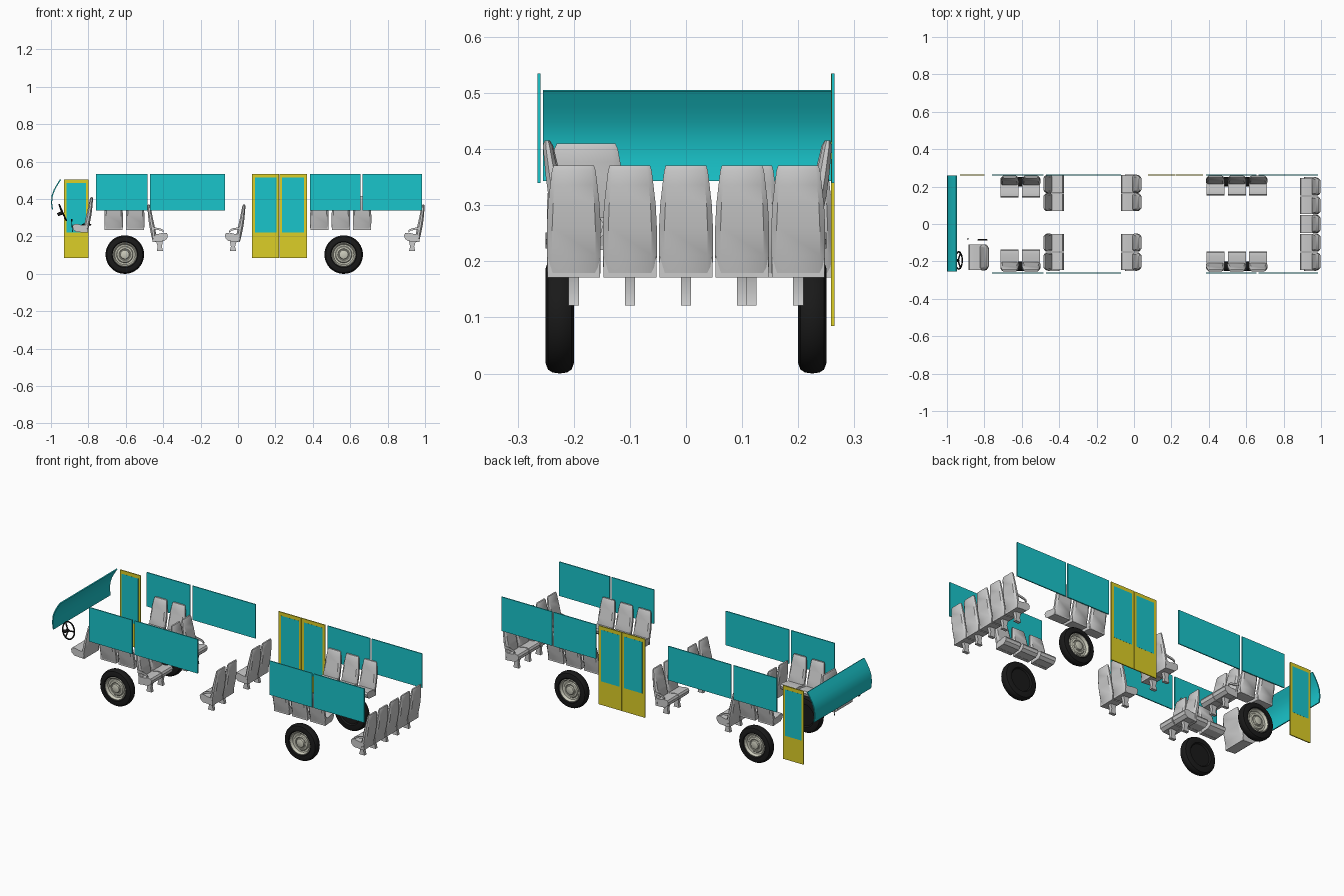
import bpy, bmesh, math
from mathutils import Matrix, Vector

if "Cube" in bpy.data.objects:
    bpy.data.objects.remove(bpy.data.objects["Cube"])


def mat(name, rgb):
    m = bpy.data.materials.new(name)
    m.diffuse_color = (*rgb, 1)
    m.use_nodes = True
    m.node_tree.nodes["Principled BSDF"].inputs["Base Color"].default_value = m.diffuse_color
    return m


TEAL = mat("teal_glass", (0.01, 0.56, 0.6))
YELLOW = mat("yellow_paint", (0.72, 0.62, 0.02))
BLACK = mat("black_rubber", (0.01, 0.01, 0.01))
CREAM = mat("cream_rim", (0.6, 0.6, 0.5))


def to_mesh(name, bm, material=None):
    bmesh.ops.recalc_face_normals(bm, faces=bm.faces)
    me = bpy.data.meshes.new(name)
    bm.to_mesh(me)
    bm.free()
    if material:
        me.materials.append(material)
    return me


def place(name, me, matrix=Matrix()):
    ob = bpy.data.objects.new(name, me)
    ob.matrix_world = matrix
    bpy.context.collection.objects.link(ob)
    return ob


def loft(name, rings, material=None, bevel=0):
    bm = bmesh.new()
    vs = [[bm.verts.new(p) for p in r] for r in rings]
    n = len(rings[0])
    for a, b in zip(vs, vs[1:]):
        for i in range(n):
            bm.faces.new((a[i], a[(i + 1) % n], b[(i + 1) % n], b[i]))
    bm.faces.new(vs[0])
    bm.faces.new(vs[-1])
    if bevel:
        edges = [e for e in bm.edges if e.calc_face_angle(0) > 0.6]
        bmesh.ops.bevel(bm, geom=edges, offset=bevel, segments=2, affect='EDGES', profile=0.5)
    return to_mesh(name, bm, material)


def extrude_xz(name, pts, y0, y1, material=None, bevel=0):
    return loft(name, [[(x, y, z) for x, z in pts] for y in (y0, y1)], material, bevel)


def box(name, x0, x1, y0, y1, z0, z1, material=None):
    return place(name, extrude_xz(name, [(x0, z0), (x1, z0), (x1, z1), (x0, z1)], y0, y1, material))


def tube(name, pts, radius, material=None):
    cu = bpy.data.curves.new(name, 'CURVE')
    cu.dimensions = '3D'
    cu.bevel_depth, cu.bevel_resolution, cu.use_fill_caps = radius, 2, True
    sp = cu.splines.new('POLY')
    sp.points.add(len(pts) - 1)
    for p, c in zip(sp.points, pts):
        p.co = (*c, 1)
    if material:
        cu.materials.append(material)
    return place(name, cu)


# side windows, both sides
for side in (-1, 1):
    for x0, x1 in ((-.76, -.485), (-.47, -.07), (.385, .655), (.665, .985)):
        box("side_window", x0, x1, side * .259, side * .265, .34, .535, TEAL)

# curved windscreen
outer = [(-.995, .343), (-1, .38), (-.996, .42), (-.985, .45), (-.97, .477), (-.952, .505)]
inner = [(x + .006, z - .002 * (z > .4)) for x, z in reversed(outer)]
place("windscreen", extrude_xz("windscreen", outer + inner, -.255, .26, TEAL))

# doors on the rear side
for x0, x1, g0, g1, top in ((-.93, -.80, -.918, -.813, .505), (.075, .2195, .092, .206, .535), (.222, .37, .236, .354, .535)):
    box("door_leaf", x0, x1, .2585, .2645, .085, top, YELLOW)
    box("door_glass", g0, g1, .258, .265, .22, top - .02, TEAL)


# wheels turned from profiles (radius, depth)
def lathe(name, prof, material):
    bm = bmesh.new()
    vs = [bm.verts.new((r, y, 0)) for r, y in prof]
    es = [bm.edges.new(e) for e in zip(vs, vs[1:])]
    bmesh.ops.spin(bm, geom=vs + es, axis=(0, 1, 0), cent=(0, 0, 0), angle=math.tau, steps=48)
    bmesh.ops.remove_doubles(bm, verts=bm.verts, dist=1e-5)
    return to_mesh(name, bm, material)


tyre = lathe("tyre", [(0, .008), (.06, .008), (.066, 0), (.085, 0), (.096, .004), (.101, .012), (.103, .025), (.101, .038),
                      (.096, .046), (.085, .05), (.070, .05), (.064, .044), (.062, .03)], BLACK)
rim = lathe("rim", [(.064, .036), (.065, .046), (.061, .048), (.057, .044), (.054, .034), (.045, .033), (.041, .038),
                    (.032, .04), (.028, .037), (.025, .038), (.023, .046), (.019, .048), (0, .048)], CREAM)
for x in (-.605, .565):
    for side in (-1, 1):
        m = Matrix.Translation((x, side * .2, .103)) @ Matrix.Rotation(0 if side > 0 else math.pi, 4, 'Z')
        place("tyre", tyre, m)
        place("rim", rim, m)

# shared seat parts, facing +x, backrest at x = 0
rings = []
for z, a, b, w in ((0, .03, .046, .047), (.04, .02, .048, .048), (.09, .01, .038, .048), (.13, .005, .029, .046),
                   (.165, .002, .022, .042), (.19, 0, .017, .039), (.2, .003, .012, .036)):
    t = (b - a) * .3
    rings.append([(a, -.8 * w, z), (a, .8 * w, z), (a + t, w, z), (b - t, w, z),
                  (b, .8 * w, z), (b, -.8 * w, z), (b - t, -w, z), (a + t, -w, z)])
back = loft("seat_back", rings)
cushion = extrude_xz("seat_cushion", [(.028, 0), (.09, .004), (.106, .018), (.11, .036), (.104, .047), (.085, .049),
                                      (.06, .043), (.028, .042)], -.047, .047, None, .003)
leg = extrude_xz("seat_leg", [(.045, .01), (.085, .01), (.078, -.025), (.084, -.05), (.05, -.05), (.056, -.025)], -.009, .009)
arm = extrude_xz("seat_arm", [(.025, .08), (.07, .072), (.085, .064), (.088, .052), (.082, .052), (.075, .06), (.03, .068)],
                 -.003, .003)


def seat(x, y, z, turn, width=1, tall=1, depth=1, legs=False, arm_side=0):
    m = (Matrix.Translation((x, y, z)) @ Matrix.Rotation(math.radians(turn), 4, 'Z')
         @ Matrix.Diagonal((depth, width, tall, 1)))
    place("seat_back", back, m)
    place("seat_cushion", cushion, m)
    if legs:
        place("seat_leg", leg, m)
    if arm_side:
        place("seat_arm", arm, m @ Matrix.Translation((0, arm_side * .047, 0)))


# double seats and the rear bench
for y in (-.2, -.1, .117, .214):
    out = 0 if abs(y) < .15 else math.copysign(1, y)
    seat(-.485, y, .171, 0, legs=True, arm_side=out)
    seat(.04, y, .171, 180, legs=True, arm_side=-out)
for i in range(-2, 3):
    seat(.998, i * .1, .171, 180, legs=True, arm_side=-i / 2 if abs(i) == 2 else 0)

# inward-facing seats over the wheels
for x in (-.665, -.55, .435, .55, .663):
    d = 1.08 if x < 0 else .98
    seat(x, .26, .235, -90, width=1.03, tall=.9, depth=d)
    seat(x, -.255, .235, 90, width=1.03, tall=.9, depth=d)

# driver seat
seat(-.775, -.178, .22, 180, width=1.45, tall=.95)
tube("driver_armrest", [(-.785, -.085, .262), (-.81, -.085, .268), (-.835, -.085, .262)], .004, BLACK)

# steering wheel and column
axis = Vector((.914, 0, .406))
m = Matrix.Translation((-.937, -.195, .328)) @ axis.to_track_quat('Z', 'Y').to_matrix().to_4x4()
ring = [(.046 * math.cos(k * math.tau / 32), .046 * math.sin(k * math.tau / 32), 0) for k in range(32)]
wheel = tube("steering_wheel", ring, .004, BLACK)
wheel.data.splines[0].use_cyclic_u = True
wheel.matrix_world = m
for k in range(3):
    a = math.pi / 2 + k * math.tau / 3
    tube("steering_spoke", [(0, 0, -.004), (.045 * math.cos(a), .045 * math.sin(a), 0)], .004, BLACK).matrix_world = m
tube("steering_column", [(0, 0, 0), (0, 0, -.03)], .009, BLACK).matrix_world = m

# gear lever
tube("gear_lever", [(-.885, -.08, .225), (-.89, -.08, .285)], .002, BLACK)
tube("gear_knob", [(-.89, -.08, .28), (-.89, -.08, .292)], .004, BLACK)

bpy.ops.object.select_all(action='DESELECT')
for ob in bpy.data.objects:
    if ob.type == 'MESH':
        ob.select_set(True)
        bpy.context.view_layer.objects.active = ob
bpy.ops.object.shade_smooth_by_angle(angle=math.radians(35))
